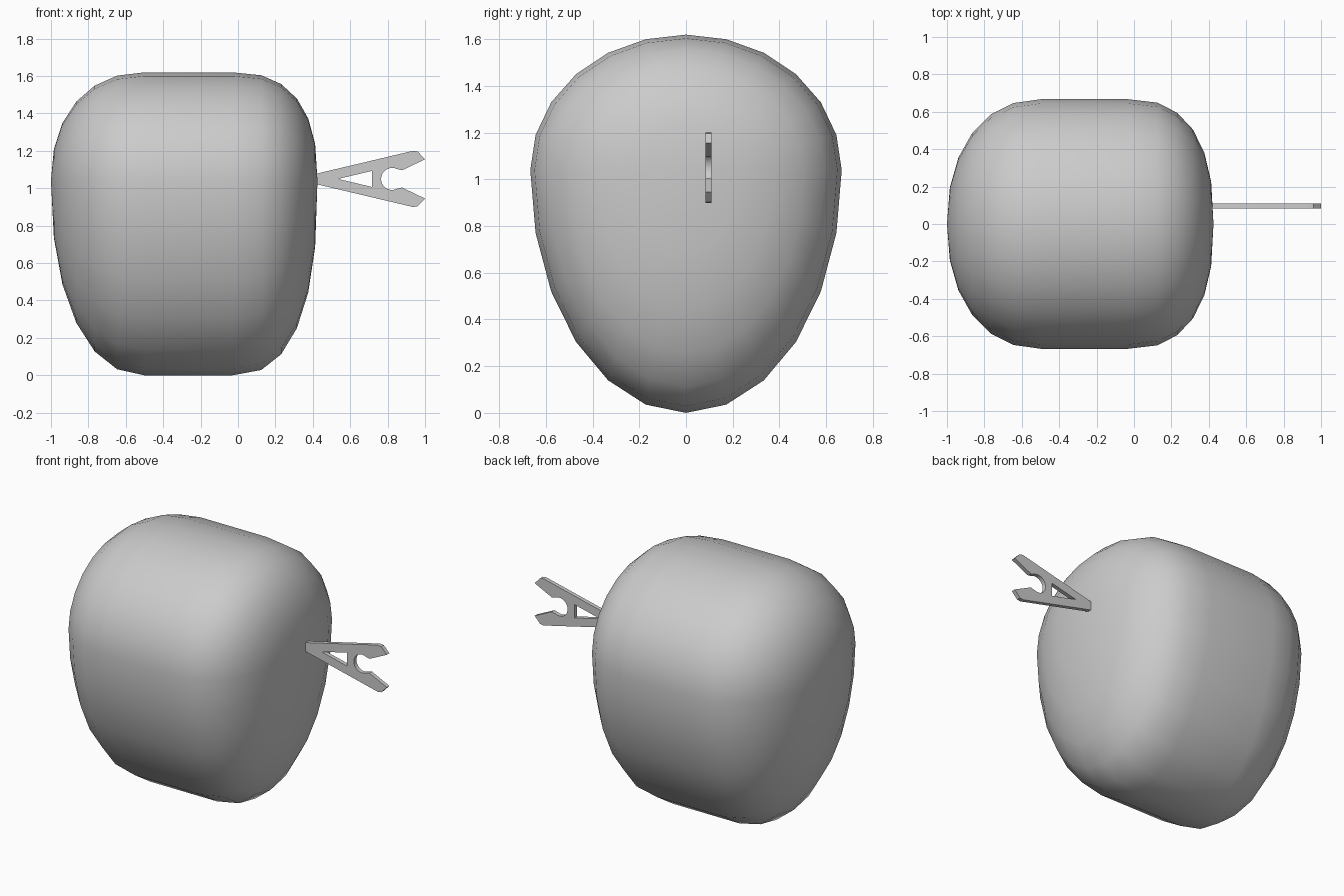
import bpy, bmesh, math

if "Cube" in bpy.data.objects:
    bpy.data.objects.remove(bpy.data.objects["Cube"])

grey = bpy.data.materials.new("light grey")
grey.use_nodes = True
grey.diffuse_color = (0.6, 0.6, 0.6, 1)
grey.node_tree.nodes["Principled BSDF"].inputs["Base Color"].default_value = (0.6, 0.6, 0.6, 1)

SIDES, STEPS, MID_Z = 24, 6, 1.04


def end_rings(x_start, length, power):
    """(x, scale) pairs of a rounded end, from full size to just before the tip."""
    rings = []
    for i in range(STEPS):
        a = math.pi / 2 * i / STEPS
        u, s = math.sin(a) ** (2 / power), math.cos(a) ** (2 / power)
        rings.append((x_start + length * u, s))
    return rings


def egg_ring(bm, x, s):
    """Egg section: half ellipses, short above and tall below the middle."""
    ring = []
    for i in range(SIDES):
        a = 2 * math.pi * i / SIDES
        tall = 0.58 if math.sin(a) > 0 else MID_Z
        ring.append(bm.verts.new((x, 0.667 * s * math.cos(a), MID_Z + tall * s * math.sin(a))))
    return ring


# Pod body: egg sections lofted along x, closed at both tips
bm = bmesh.new()
sections = end_rings(-0.5, -0.5, 2.2)[::-1] + end_rings(-0.03, 0.455, 2.5)
rings = [egg_ring(bm, x, s) for x, s in sections]
for a, b in zip(rings, rings[1:]):
    for i in range(SIDES):
        j = (i + 1) % SIDES
        bm.faces.new((a[i], a[j], b[j], b[i]))
for ring, x in ((rings[0], -1.0), (rings[-1], 0.425)):
    tip = bm.verts.new((x, 0, MID_Z))
    for i in range(SIDES):
        bm.faces.new((ring[i], ring[(i + 1) % SIDES], tip))
bmesh.ops.recalc_face_normals(bm, faces=bm.faces)
for f in bm.faces:
    f.smooth = True
mesh = bpy.data.meshes.new("pod_body")
bm.to_mesh(mesh)
bm.free()
mesh.materials.append(grey)
bpy.context.collection.objects.link(bpy.data.objects.new("pod_body", mesh))

# Clip: upper half outline, mirrored below, with a round notch and a triangular hole
upper = [(0.415, 0.027), (0.935, 0.15), (0.96, 0.147), (1.0, 0.105), (0.877, 0.046)]
arc = [(0.824 + 0.059 * math.cos(t), 0.059 * math.sin(t))
       for t in (math.radians(50 + 13 * k) for k in range(1, 11))]
half = upper + arc
outline = half + [(x, -z) for x, z in reversed(half)]
hole = [(0.535, 0), (0.717, 0.043), (0.717, -0.043)]

curve = bpy.data.curves.new("clip_profile", "CURVE")
curve.dimensions = "2D"
curve.fill_mode = "BOTH"
curve.extrude = 0.013
for points in (outline, hole):
    spline = curve.splines.new("POLY")
    spline.points.add(len(points) - 1)
    for p, (x, z) in zip(spline.points, points):
        p.co = (x, z, 0, 1)
    spline.use_cyclic_u = True
curve.materials.append(grey)
clip = bpy.data.objects.new("side_clip", curve)
clip.location = (0, 0.097, 1.05)
clip.rotation_euler.x = math.pi / 2
bpy.context.collection.objects.link(clip)
bpy.ops.object.select_all(action="DESELECT")
clip.select_set(True)
bpy.context.view_layer.objects.active = clip
bpy.ops.object.convert(target="MESH")
bpy.ops.object.shade_smooth_by_angle(angle=math.radians(30))
